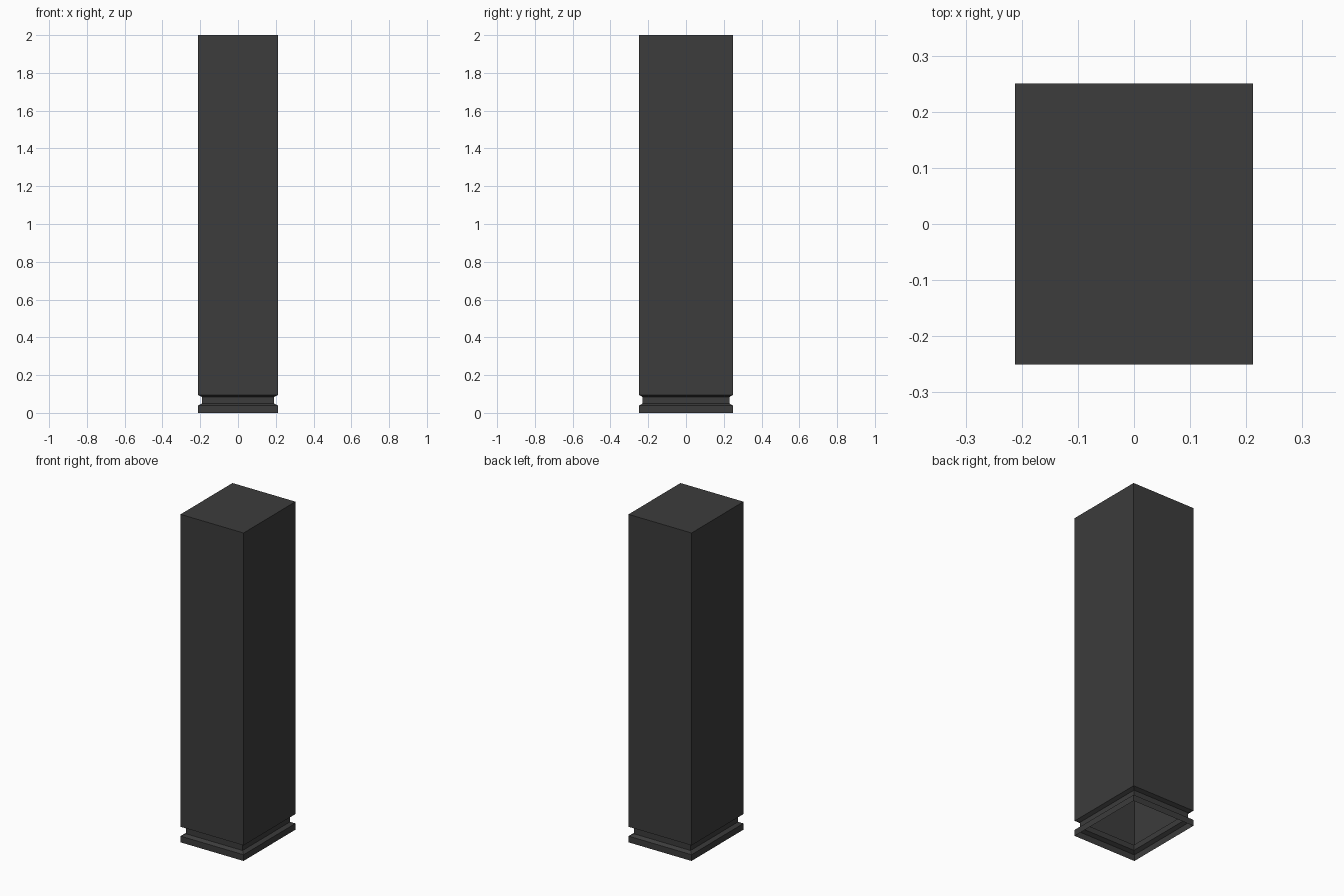
import bpy, bmesh

if "Cube" in bpy.data.objects:
    bpy.data.objects.remove(bpy.data.objects["Cube"])

HX, HY = 0.2125, 0.25
# Rings from floor to top: (height, inset from the outer wall)
PROFILE = [(0, 0), (0.038, 0), (0.05, 0.021), (0.084, 0.021), (0.095, 0), (2, 0)]

# Open-bottomed cabinet shell with a recessed plinth groove
bm = bmesh.new()
rings = []
for z, inset in PROFILE:
    x, y = HX - inset, HY - inset
    rings.append([bm.verts.new((sx * x, sy * y, z))
                  for sx, sy in ((-1, -1), (1, -1), (1, 1), (-1, 1))])
for low, high in zip(rings, rings[1:]):
    for i in range(4):
        j = (i + 1) % 4
        bm.faces.new((low[i], low[j], high[j], high[i]))
# Top cap
bm.faces.new(rings[-1])

mesh = bpy.data.meshes.new("cabinet_shell")
bm.to_mesh(mesh)
bm.free()
shell = bpy.data.objects.new("cabinet_shell", mesh)
bpy.context.collection.objects.link(shell)

# Dark grey finish
mat = bpy.data.materials.new("dark_grey")
mat.diffuse_color = (0.045, 0.045, 0.045, 1)
mat.use_nodes = True
mat.node_tree.nodes["Principled BSDF"].inputs["Base Color"].default_value = mat.diffuse_color
mesh.materials.append(mat)
